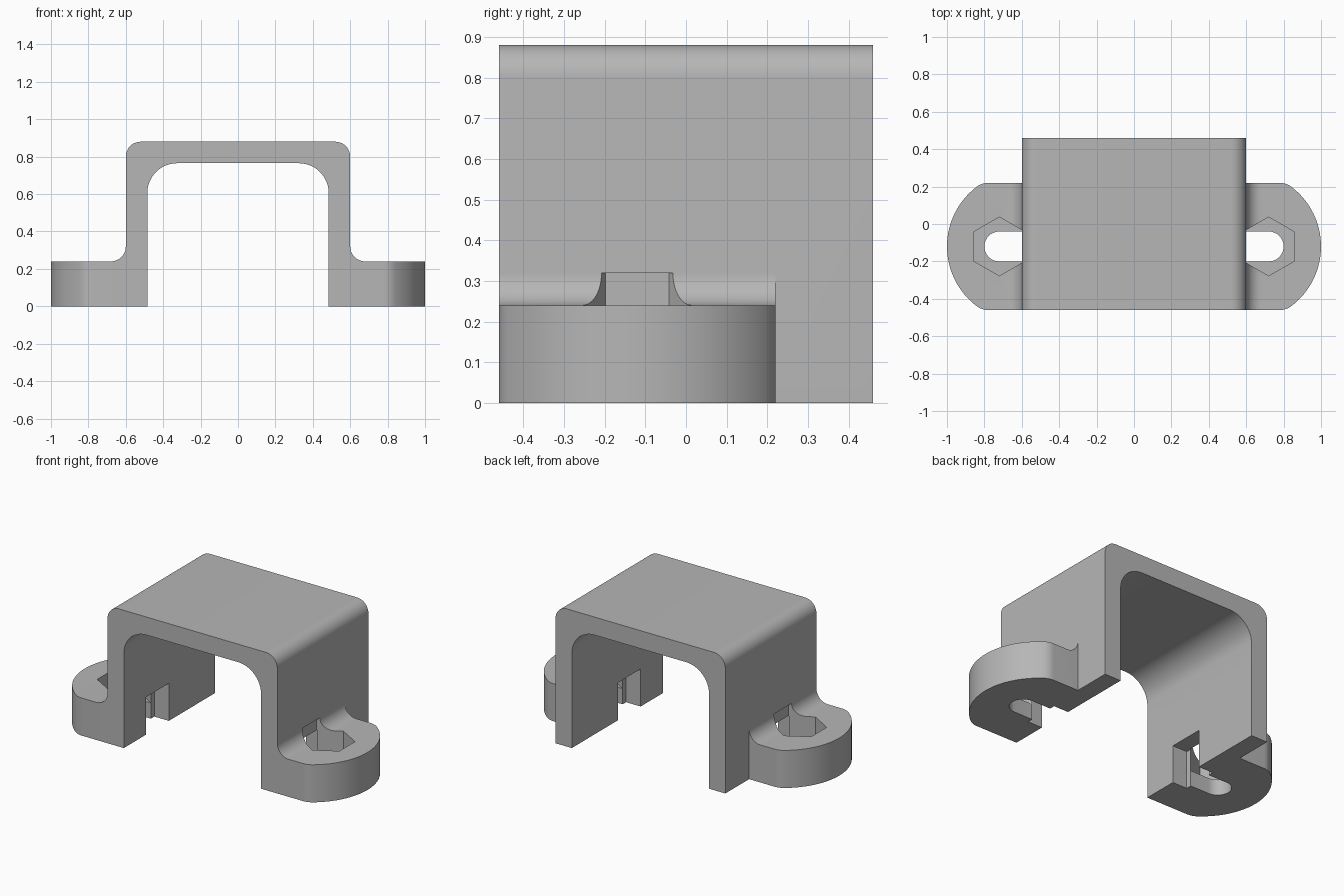
import bpy, bmesh
from math import cos, sin, radians, pi

cube = bpy.data.objects.get("Cube")
if cube:
    bpy.data.objects.remove(cube, do_unlink=True)

grey = bpy.data.materials.new("plain_grey")
grey.use_nodes = True
GREY = (0.47, 0.47, 0.47, 1)
grey.diffuse_color = GREY
grey.node_tree.nodes["Principled BSDF"].inputs["Base Color"].default_value = GREY

DEPTH = 0.46      # half depth of the cover
WALL = 0.6        # outer wall position
INNER = 0.485     # inner wall position
TOP = 0.88
EAR_TOP = 0.24
EAR_Y = -0.12     # ear centre line
EAR_HALF = 0.34


def arc(cx, cy, r, start, end, steps=12):
    angles = [radians(start + (end - start) * i / steps) for i in range(steps + 1)]
    return [(cx + r * cos(a), cy + r * sin(a)) for a in angles]


def prism(name, points, axis, low, high, side=1):
    """Extrude an outline along y (points are x, z) or z (points are x, y)."""
    def place(p, h):
        return (side * p[0], h, p[1]) if axis == "y" else (side * p[0], p[1], h)
    bm = bmesh.new()
    a = [bm.verts.new(place(p, low)) for p in points]
    b = [bm.verts.new(place(p, high)) for p in points]
    bm.faces.new(a)
    bm.faces.new(b)
    for i in range(len(points)):
        j = (i + 1) % len(points)
        bm.faces.new((a[i], a[j], b[j], b[i]))
    bmesh.ops.recalc_face_normals(bm, faces=bm.faces)
    mesh = bpy.data.meshes.new(name)
    bm.to_mesh(mesh)
    bm.free()
    mesh.materials.append(grey)
    ob = bpy.data.objects.new(name, mesh)
    bpy.context.collection.objects.link(ob)
    return ob


def combine(target, tool, operation):
    """Apply a boolean and remove the tool."""
    mod = target.modifiers.new("boolean", "BOOLEAN")
    mod.operation = operation
    mod.solver = "EXACT"
    mod.object = tool
    bpy.context.view_layer.objects.active = target
    bpy.ops.object.modifier_apply(modifier=mod.name)
    bpy.data.objects.remove(tool, do_unlink=True)


# Arched cover
R_OUT, R_IN, IN_TOP = 0.08, 0.16, 0.765
profile = [(WALL, 0)]
profile += arc(WALL - R_OUT, TOP - R_OUT, R_OUT, 0, 90)
profile += arc(R_OUT - WALL, TOP - R_OUT, R_OUT, 90, 180)
profile += [(-WALL, 0), (-INNER, 0)]
profile += arc(R_IN - INNER, IN_TOP - R_IN, R_IN, 180, 90)
profile += arc(INNER - R_IN, IN_TOP - R_IN, R_IN, 90, 0)
profile += [(INNER, 0)]
bracket = prism("mounting_bracket", profile, "y", -DEPTH, DEPTH)

# Ear side profile with a fillet against the wall
ROOT = 0.54
ear_profile = [(ROOT, 0), (1.1, 0), (1.1, EAR_TOP)]
ear_profile += arc(WALL + 0.08, EAR_TOP + 0.08, 0.08, 270, 180)
ear_profile += [(ROOT, EAR_TOP + 0.08)]

# Ear plan: wide arc blended into straight sides
ear_plan = [(0.5, EAR_Y - EAR_HALF)]
ear_plan += arc(0.78, EAR_Y - 0.24, 0.1, 270, 306.87, 6)
ear_plan += arc(WALL, EAR_Y, 0.4, -53.13, 53.13, 32)[1:-1]
ear_plan += arc(0.78, EAR_Y + 0.24, 0.1, 53.13, 90, 6)
ear_plan += [(0.5, EAR_Y + EAR_HALF)]

# Cutter outlines: screw slot, hexagonal nut pocket, opening in the wall
slot = [(0.55, EAR_Y - 0.08)] + arc(0.72, EAR_Y, 0.08, -90, 90, 16) + [(0.55, EAR_Y + 0.08)]
hexagon = [(0.72 + 0.157 * sin(i * pi / 3), EAR_Y + 0.157 * cos(i * pi / 3)) for i in range(6)]
opening = [(0.4, EAR_Y - 0.115), (0.588, EAR_Y - 0.115),
           (0.588, EAR_Y + 0.115), (0.4, EAR_Y + 0.115)]

for side in (1, -1):
    ear = prism("ear", ear_profile, "y", -0.6, 0.4, side)
    combine(ear, prism("ear_plan", ear_plan, "z", -0.2, 0.6, side), "INTERSECT")
    combine(bracket, ear, "UNION")
    combine(bracket, prism("slot", slot, "z", -0.1, 0.16, side), "DIFFERENCE")
    combine(bracket, prism("nut_pocket", hexagon, "z", 0.1, 0.32, side), "DIFFERENCE")
    combine(bracket, prism("opening", opening, "z", -0.1, EAR_TOP, side), "DIFFERENCE")

# Smooth the rounded surfaces, keep the edges crisp
bpy.ops.object.select_all(action="DESELECT")
bracket.select_set(True)
bpy.context.view_layer.objects.active = bracket
bpy.ops.object.shade_smooth_by_angle(angle=radians(25))
